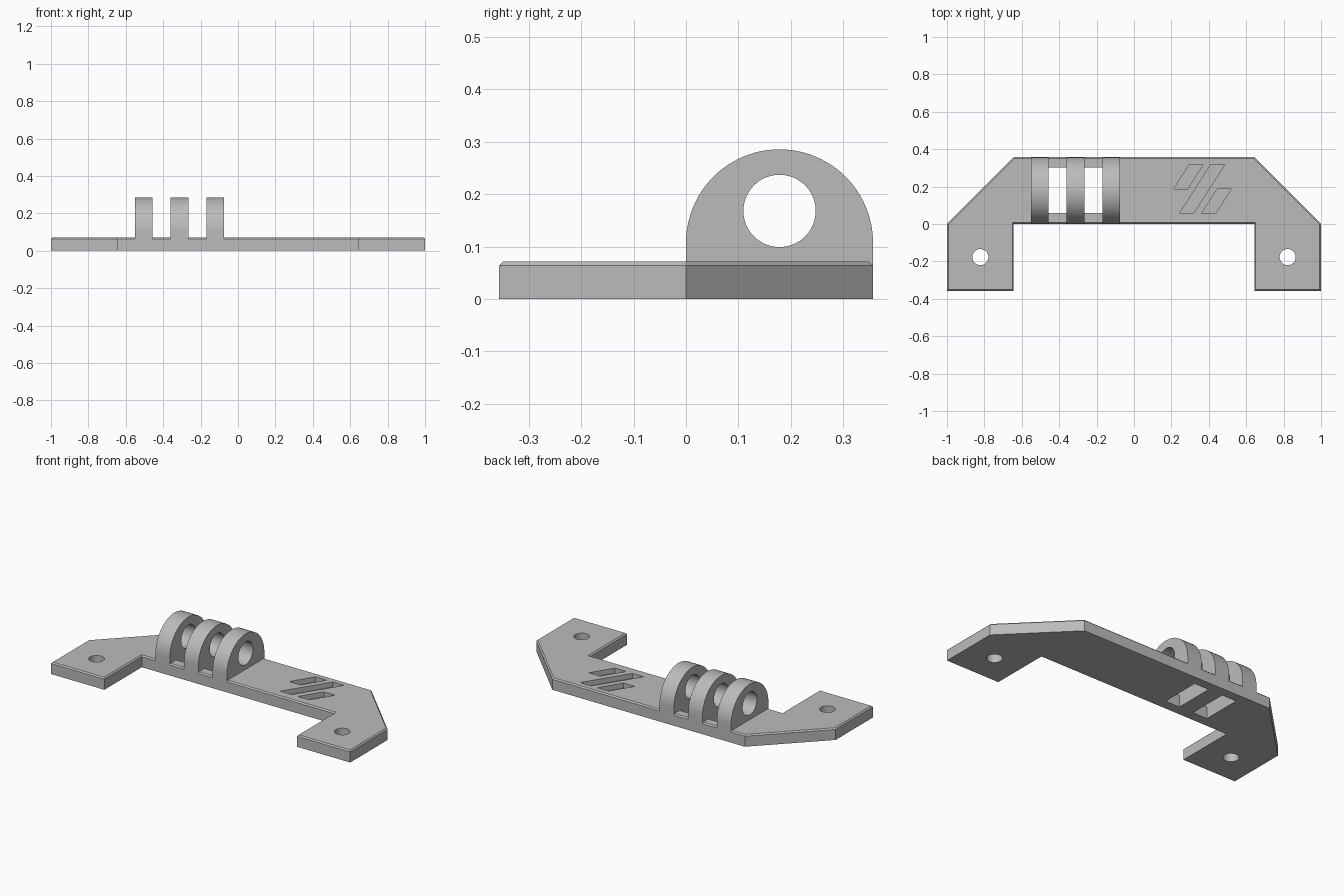
import bpy, bmesh, math
from mathutils import Vector

cube = bpy.data.objects.get("Cube")
if cube:
    bpy.data.objects.remove(cube, do_unlink=True)

THICK = 0.071      # plate thickness
DEPTH = 0.357      # depth of the bar and of each foot
PITCH = 0.191      # spacing of the hinge lugs
LUG_W = 0.095
LUG_X = -0.551     # side face of the first lug

grey = bpy.data.materials.new("plain grey")
grey.use_nodes = True
colour = (0.5, 0.5, 0.5, 1)
grey.diffuse_color = colour
grey.node_tree.nodes["Principled BSDF"].inputs["Base Color"].default_value = colour


def prism(name, outline, axis, lo, hi, chamfer=0):
    """Extrude a 2D outline along z, or a (y, z) outline along x."""
    place = (lambda p, h: (p[0], p[1], h)) if axis == "z" else (lambda p, h: (h, p[0], p[1]))
    bm = bmesh.new()
    face = bm.faces.new([bm.verts.new(place(p, lo)) for p in outline])
    shift = Vector((0, 0, hi - lo)) if axis == "z" else Vector((hi - lo, 0, 0))
    new = bmesh.ops.extrude_face_region(bm, geom=[face])["geom"]
    bmesh.ops.translate(bm, vec=shift, verts=[v for v in new if isinstance(v, bmesh.types.BMVert)])
    bmesh.ops.recalc_face_normals(bm, faces=bm.faces)
    if chamfer:
        top = [e for e in bm.edges if all(abs(v.co.z - hi) < 1e-5 for v in e.verts)]
        bmesh.ops.bevel(bm, geom=top, offset=chamfer, segments=1, affect="EDGES")
    mesh = bpy.data.meshes.new(name)
    bm.to_mesh(mesh)
    bm.free()
    mesh.materials.append(grey)
    obj = bpy.data.objects.new(name, mesh)
    bpy.context.collection.objects.link(obj)
    return obj


def arc(cx, cy, r, start, end, n):
    return [(cx + r * math.cos(start + (end - start) * i / n),
             cy + r * math.sin(start + (end - start) * i / n)) for i in range(n + 1)]


def circle(cx, cy, r, n=48):
    return arc(cx, cy, r, 0, math.tau, n)[:-1]


def select(obj):
    bpy.ops.object.select_all(action="DESELECT")
    obj.select_set(True)
    bpy.context.view_layer.objects.active = obj


def cut(obj, cutter):
    cutter.hide_render = True
    mod = obj.modifiers.new("cut", "BOOLEAN")
    mod.operation = "DIFFERENCE"
    mod.solver = "EXACT"
    mod.object = cutter
    select(obj)
    bpy.ops.object.modifier_apply(modifier=mod.name)
    bpy.data.objects.remove(cutter, do_unlink=True)


def shade(obj):
    select(obj)
    bpy.ops.object.shade_smooth_by_angle(angle=math.radians(30))


# Base plate: a bar with angled corners and two feet, chamfered on top
half = [(0.643, 0), (0.643, -DEPTH), (1, -DEPTH), (1, 0), (0.643, DEPTH)]
outline = half + [(-x, y) for x, y in reversed(half)]
plate = prism("base_plate", outline, "z", 0, THICK, chamfer=0.0075)

# Screw holes through the feet
for side in (-1, 1):
    cut(plate, prism("screw_cutter", circle(side * 0.8215, -0.177, 0.043), "z", -0.1, 0.2))

# Rectangular slots through the bar between the lugs
for i in range(2):
    x0 = LUG_X + LUG_W + i * PITCH
    x1 = LUG_X + (i + 1) * PITCH
    cut(plate, prism("slot_cutter", [(x0, 0.06), (x1, 0.06), (x1, 0.301), (x0, 0.301)],
                     "z", -0.1, 0.2))

# Slanted shallow pockets: lower left x, lower y, upper y
for x, y0, y1 in ((0.211, 0.186, 0.318), (0.243, 0.056, 0.318), (0.361, 0.056, 0.186)):
    lean = (y1 - y0) * 0.64
    pts = [(x, y0), (x + 0.075, y0), (x + 0.075 + lean, y1), (x + lean, y1)]
    cut(plate, prism("pocket_cutter", pts, "z", THICK - 0.03, 0.2))
shade(plate)

# Three rounded hinge lugs with a pin hole
r = DEPTH / 2
profile = [(0, 0.01), (DEPTH, 0.01)] + arc(r, 0.107, r, 0, math.pi, 48)
for i, label in enumerate(("right", "middle", "left")):
    x = LUG_X + i * PITCH
    lug = prism(label + "_hinge_lug", profile, "x", x, x + LUG_W)
    cut(lug, prism("pin_cutter", circle(r, 0.168, 0.069), "x", x - 0.05, x + LUG_W + 0.05))
    shade(lug)
